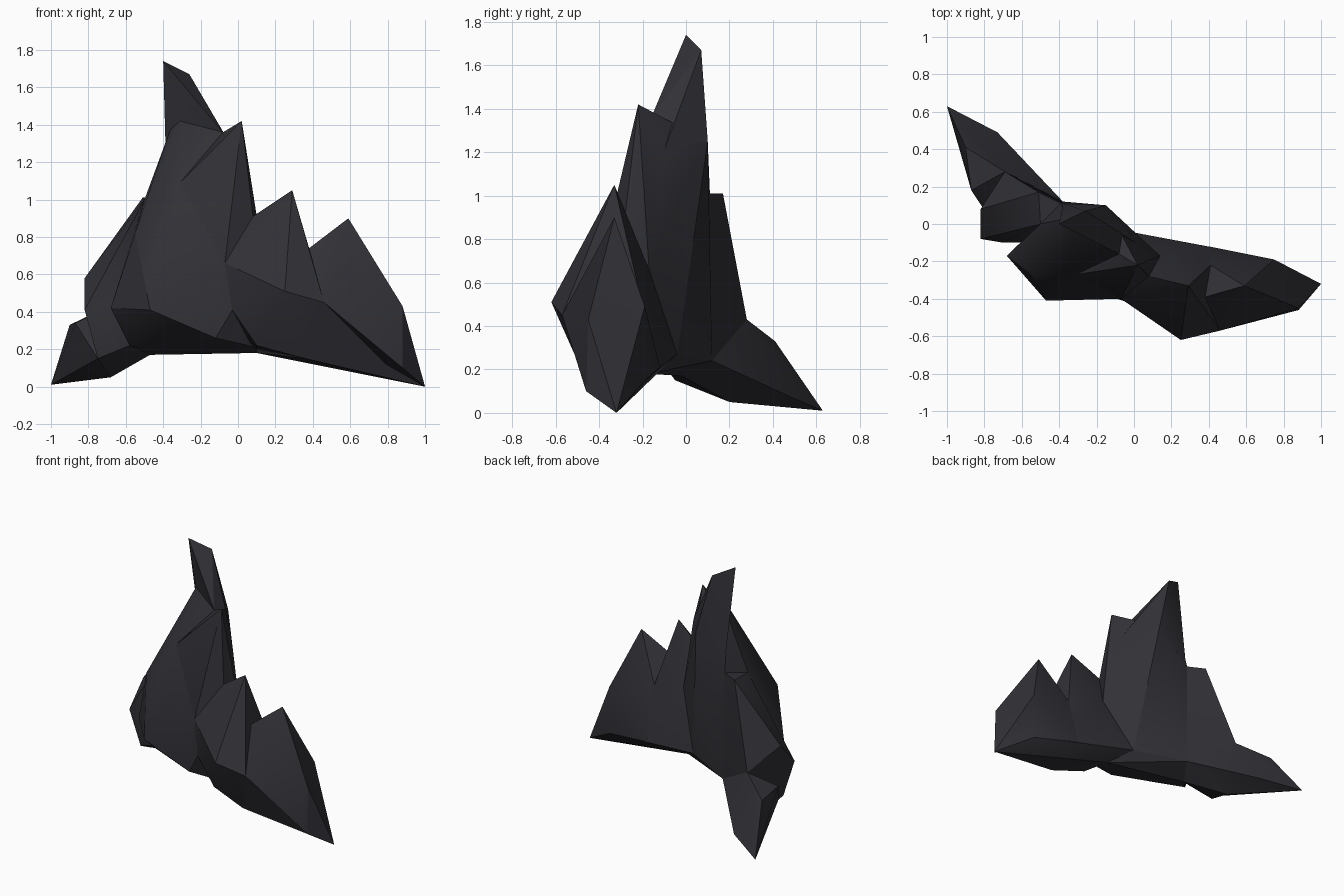
import bpy, bmesh, math

stone = bpy.data.materials.new("dark_slate")
stone.diffuse_color = (0.03, 0.03, 0.037, 1)


def shard(name, corners):
    """One faceted block of rock: the convex skin around its corners."""
    bm = bmesh.new()
    for c in corners:
        bm.verts.new(c)
    hull = bmesh.ops.convex_hull(bm, input=bm.verts[:])
    loose = {v for v in hull["geom_interior"] + hull["geom_unused"]
             if isinstance(v, bmesh.types.BMVert) and not v.link_faces}
    bmesh.ops.delete(bm, geom=list(loose), context='VERTS')
    bmesh.ops.dissolve_limit(bm, angle_limit=math.radians(2),
                             verts=bm.verts[:], edges=bm.edges[:])
    bmesh.ops.recalc_face_normals(bm, faces=bm.faces[:])
    me = bpy.data.meshes.new(name)
    bm.to_mesh(me)
    bm.free()
    me.materials.append(stone)
    ob = bpy.data.objects.new(name, me)
    bpy.context.collection.objects.link(ob)
    bpy.context.view_layer.objects.active = ob
    bpy.ops.object.select_all(action='DESELECT')
    ob.select_set(True)
    bpy.ops.object.shade_smooth_by_angle(angle=math.radians(30))


# low pointed tail running back on the left
shard("tail", [
    (-1, .63, .01), (-.9, .41, .33), (-.73, .49, .07), (-.69, .28, .43),
    (-.87, .18, .34), (-.68, .2, .05), (-.38, .12, .24), (-.75, 0, .15),
    (-.47, -.02, .17)])

# sloping buttress on the left of the spire
shard("left_buttress", [
    (-.82, .08, .58), (-.82, -.08, .41), (-.75, -.05, .15), (-.68, .2, .05),
    (-.69, .28, .43), (-.51, .17, 1.01), (-.38, .12, .24), (-.39, .11, 1.01),
    (-.7, -.1, .42), (-.58, -.1, .22), (-.47, -.02, .17), (-.5, 0, 1.0)])

# main body of the spire
shard("spire_body", [
    (-.55, -.27, .82), (-.31, -.27, 1.09), (-.31, -.04, 1.42), (-.47, -.41, .41),
    (-.68, -.17, .42), (-.58, -.14, .22), (-.47, -.02, .17), (-.36, .03, 1.38),
    (-.5, 0, 1.0), (-.38, .12, .24), (-.39, .11, 1.01), (-.15, .1, 1.25),
    (-.03, -.04, .27), (-.12, -.39, .26), (-.07, -.4, .66), (-.08, -.16, 1.36)])

# hooked horn at the very top
shard("spire_horn", [
    (-.4, 0, 1.74), (-.26, .07, 1.67), (-.31, -.04, 1.56), (-.31, -.04, 1.42),
    (-.32, .07, 1.4), (-.08, -.16, 1.36), (-.15, .1, 1.25), (.01, -.1, 1.21),
    (-.38, .11, 1.01)])

# second peak leaning on the spire
shard("second_peak", [
    (.02, -.22, 1.42), (-.08, -.16, 1.36), (.01, -.1, 1.21), (.08, -.28, .91),
    (.14, -.17, .66), (-.07, -.4, .66), (-.15, .1, 1.25), (-.03, -.04, .27),
    (-.12, -.39, .26), (-.03, -.42, .41), (-.31, -.27, 1.09)])

# keel joining the undersides of the spire and the crags
shard("keel", [
    (-.47, -.02, .17), (.1, -.17, .18), (-.12, -.39, .26), (.1, -.3, .21),
    (-.03, -.04, .27), (-.38, .12, .24), (-.58, -.14, .22), (-.03, -.42, .41)])

# middle crag bulging forward
shard("middle_crag", [
    (.29, -.33, 1.05), (.08, -.28, .91), (.25, -.62, .51), (-.07, -.4, .66),
    (-.03, -.42, .41), (.36, -.46, .15), (.1, -.42, .22), (.1, -.17, .18),
    (.15, -.17, .66), (.41, -.22, .58), (.38, -.39, .74), (.46, -.57, .45),
    (-.03, -.04, .27), (.45, -.13, .2)])

# right crag: peak with an overhanging front edge, and the wedge beneath it
shard("right_crag_peak", [
    (.59, -.33, .9), (.38, -.39, .74), (.41, -.22, .58), (.7, -.28, .64),
    (.88, -.45, .43), (.88, -.46, .1), (1, -.32, 0), (.75, -.19, .49),
    (.75, -.19, .15), (.46, -.57, .45), (.4, -.12, .21)])
shard("right_crag_wedge", [
    (.46, -.57, .45), (.55, -.335, .11), (1, -.32, 0), (.36, -.46, .15),
    (.25, -.62, .51), (.75, -.19, .15), (-.03, -.04, .27), (.1, -.17, .18),
    (.41, -.22, .5)])
